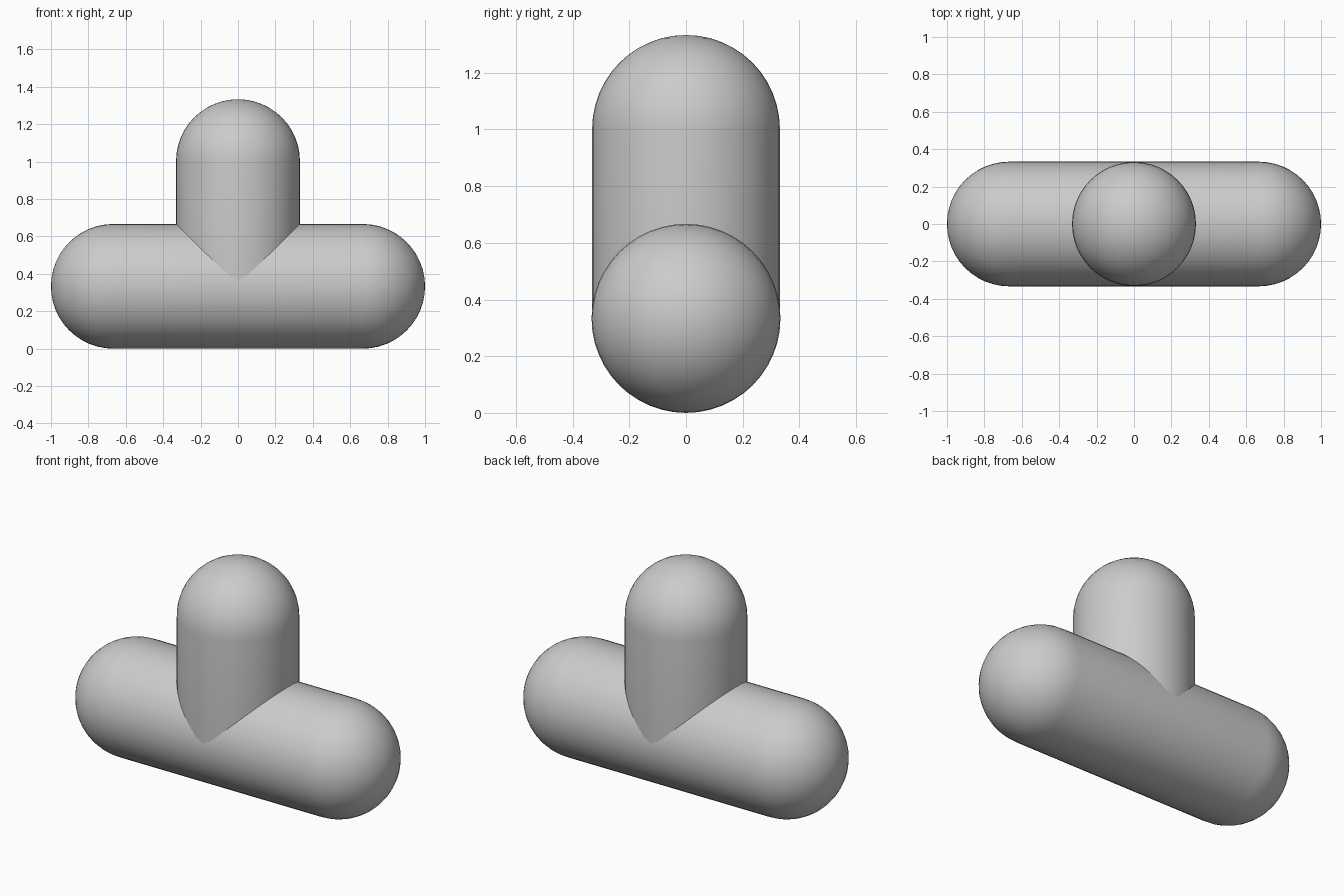
import bpy
import bmesh
from math import sin, cos, pi
from mathutils import Matrix, Vector

cube = bpy.data.objects.get("Cube")
if cube:
    bpy.data.objects.remove(cube, do_unlink=True)

grey = bpy.data.materials.new("light grey")
grey.use_nodes = True
colour = (0.6, 0.6, 0.6, 1)
grey.diffuse_color = colour
grey.node_tree.nodes["Principled BSDF"].inputs["Base Color"].default_value = colour

RADIUS = 1 / 3
SIDES = 48
CAP_STEPS = 12


def capsule(name, radius, half_length, centre, rotation):
    """Spin a rounded-end profile around the z axis, then turn and place it."""
    bm = bmesh.new()
    profile = []
    for end in (-1, 1):
        for i in range(CAP_STEPS + 1):
            step = CAP_STEPS - i if end < 0 else i
            a = step / CAP_STEPS * pi / 2
            profile.append(bm.verts.new((radius * cos(a), 0, end * (half_length + radius * sin(a)))))
    edges = [bm.edges.new(pair) for pair in zip(profile, profile[1:])]
    bmesh.ops.spin(bm, geom=profile + edges, cent=(0, 0, 0), axis=(0, 0, 1),
                   angle=2 * pi, steps=SIDES, use_duplicate=False)
    bmesh.ops.remove_doubles(bm, verts=bm.verts, dist=0.0001)
    bmesh.ops.recalc_face_normals(bm, faces=bm.faces)
    bm.transform(Matrix.Translation(Vector(centre)) @ rotation)
    for face in bm.faces:
        face.smooth = True
    mesh = bpy.data.meshes.new(name)
    bm.to_mesh(mesh)
    bm.free()
    mesh.materials.append(grey)
    obj = bpy.data.objects.new(name, mesh)
    bpy.context.collection.objects.link(obj)
    return obj


# Lying bar with rounded ends
capsule("horizontal_bar", RADIUS, 2 * RADIUS, (0, 0, RADIUS), Matrix.Rotation(pi / 2, 4, "Y"))

# Standing post, a hair slimmer, rising from the middle of the bar
capsule("upright_post", RADIUS - 0.002, RADIUS, (0, 0, 2 * RADIUS + 0.002), Matrix.Identity(4))
